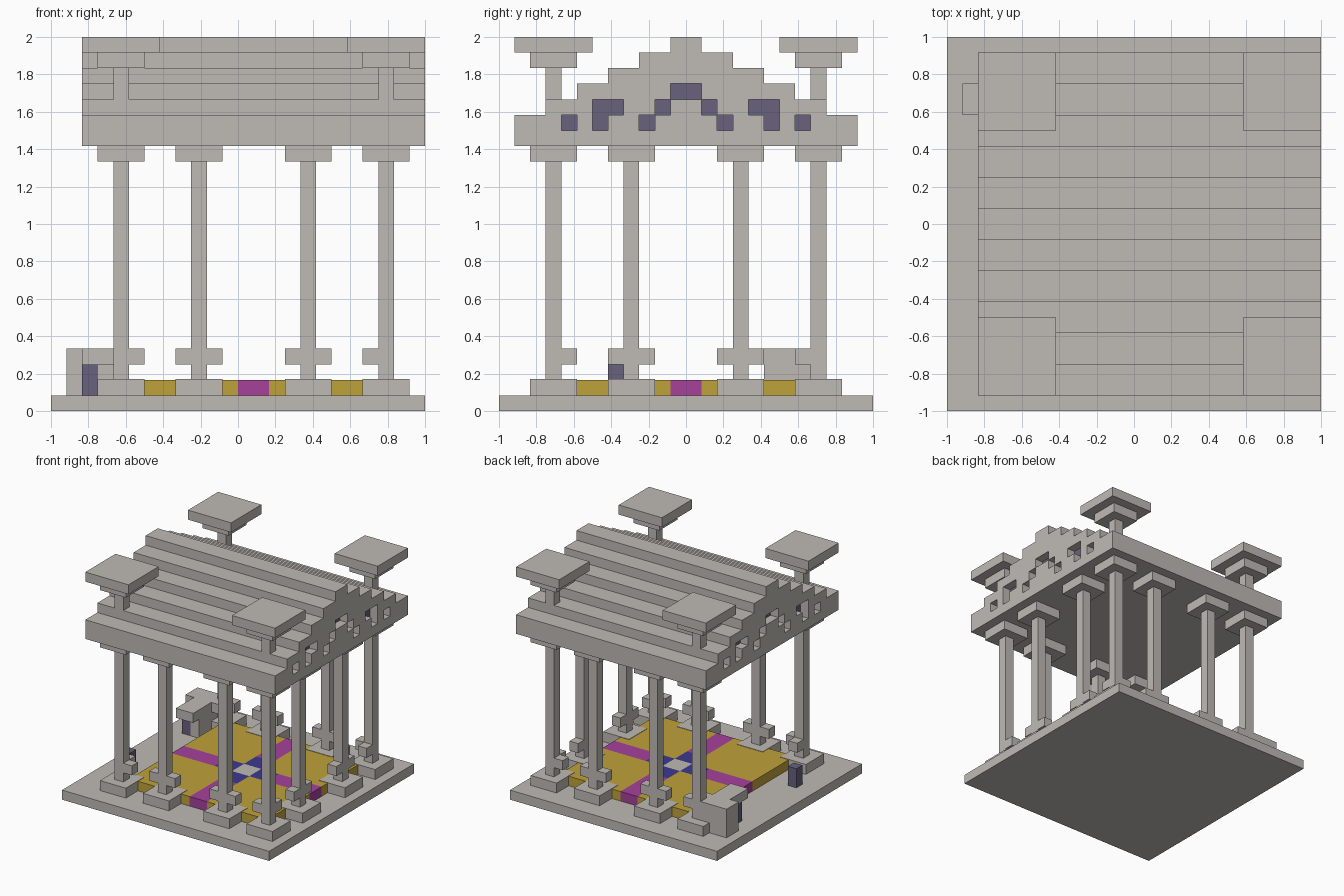
import bpy
import bmesh
from mathutils import Matrix, Vector

U = 1 / 12      # one block
LIFT = 0.04     # keeps foot tops clear of the floor tiles

old = bpy.data.objects.get("Cube")
if old:
    bpy.data.objects.remove(old)


def material(name, r, g, b):
    m = bpy.data.materials.new(name)
    m.use_nodes = True
    m.diffuse_color = (r, g, b, 1)
    m.node_tree.nodes["Principled BSDF"].inputs["Base Color"].default_value = (r, g, b, 1)
    return m


STONE = material("stone", 0.52, 0.49, 0.46)
GOLD = material("gold_tile", 0.52, 0.36, 0.042)
MAGENTA = material("magenta_tile", 0.38, 0.054, 0.33)
BLUE = material("blue_tile", 0.045, 0.04, 0.28)
SHADE = material("dark_slate", 0.138, 0.122, 0.205)


def blocks(name, mat, boxes):
    """One object from boxes given as (x0, x1, y0, y1, z0, z1) in blocks."""
    bm = bmesh.new()
    for x0, x1, y0, y1, z0, z1 in boxes:
        mid = Vector((x0 + x1, y0 + y1, z0 + z1)) * U / 2
        size = Vector((x1 - x0, y1 - y0, z1 - z0)) * U
        bmesh.ops.create_cube(bm, size=1,
                              matrix=Matrix.Translation(mid) @ Matrix.Diagonal(size).to_4x4())
    me = bpy.data.meshes.new(name)
    bm.to_mesh(me)
    bm.free()
    me.materials.append(mat)
    ob = bpy.data.objects.new(name, me)
    bpy.context.collection.objects.link(ob)
    return ob


def slab(x, y, r, z0, z1):
    """Square slab reaching r blocks around the block at x, y."""
    return (x - r, x + 1 + r, y - r, y + 1 + r, z0, z1)


# Ground plate
blocks("base", STONE, [(-12, 12, -12, 12, 0, 1)])

# Tiled floor: four gold fields, a magenta cross, blue and stone centre
blocks("gold_floor", GOLD, [(x, x + 7, y, y + 7, 1, 2) for x in (-7, 2) for y in (-8, 1)])
blocks("magenta_cross", MAGENTA, [
    (-7, -2, -1, 1, 1, 2), (4, 9, -1, 1, 1, 2),
    (0, 2, -8, -3, 1, 2), (0, 2, 3, 8, 1, 2)])
blocks("blue_cross", BLUE, [
    (-2, 0, -1, 1, 1, 2), (2, 4, -1, 1, 1, 2),
    (0, 2, -3, -1, 1, 2), (0, 2, 1, 3, 1, 2)])
blocks("floor_centre", STONE, [(0, 2, -1, 1, 1, 2)])

# Columns around the edge, with the left side open
XS, YS = (-8, -3, 4, 9), (-9, -4, 3, 8)
for i, x in enumerate(XS):
    for j, y in enumerate(YS):
        front_back, side = j in (0, 3), i in (0, 3)
        if not (front_back or side) or (i == 0 and not front_back):
            continue
        parts = [slab(x, y, 1, 1, 2 + LIFT), slab(x, y, 0, 2, 16), slab(x, y, 1, 16, 17)]
        # short arms pointing along the row to the neighbouring columns
        if front_back:
            if i > 0:
                parts.append((x - 1, x, y, y + 1, 3, 4))
            if i < 3:
                parts.append((x + 1, x + 2, y, y + 1, 3, 4))
        if side:
            if j > 0:
                parts.append((x, x + 1, y - 1, y, 3, 4))
            if j < 3:
                parts.append((x, x + 1, y + 1, y + 2, 3, 4))
        blocks("column", STONE, parts)

# Broken bench and post by the open side
blocks("bench", STONE, [(-11, -8, 7, 9, 1, 4), (-10, -8, 4, 7, 3, 4), (-9, -8, 5, 7, 1, 3)])
blocks("bench_panel", SHADE, [(-10, -9, 5, 7, 1, 3)])
blocks("dark_post", SHADE, [(-10, -9, -5, -4, 1, 3)])

# Stepped roof: half width, bottom, top, and window openings per row
ROWS = [
    (11, 17, 18, []),
    (11, 18, 19, [(-8, -7), (-6, -5), (-3, -2), (2, 3), (5, 6), (7, 8)]),
    (9, 19, 20, [(-6, -4), (-2, -1), (1, 2), (4, 6)]),
    (7, 20, 21, [(-1, 1)]),
    (5, 21, 22, []), (3, 22, 23, []), (1, 23, 24, [])]
blocks("roof", STONE, [(-9, 11, -h, h, a, b) for h, a, b, gaps in ROWS])

# Gable walls pierced by windows, with dark panes set back inside
for name, x in (("left_gable", 11), ("right_gable", -10)):
    wall, panes = [], []
    for h, a, b, gaps in ROWS:
        edges = [-h] + [e for gap in gaps for e in gap] + [h]
        wall += [(x, x + 1, p, q, a, b) for p, q in zip(edges[::2], edges[1::2])]
        inner = x if x > 0 else x + 0.9
        panes += [(inner, inner + 0.1, p, q, a, b) for p, q in gaps]
    blocks(name, STONE, wall)
    blocks(name + "_panes", SHADE, panes)

# Corner finials on the roof
for x in (XS[0], XS[-1]):
    for y in (YS[0], YS[-1]):
        blocks("finial", STONE, [slab(x, y, 0, 19, 22), slab(x, y, 1, 22, 23),
                                 slab(x, y, 2, 23, 24)])
